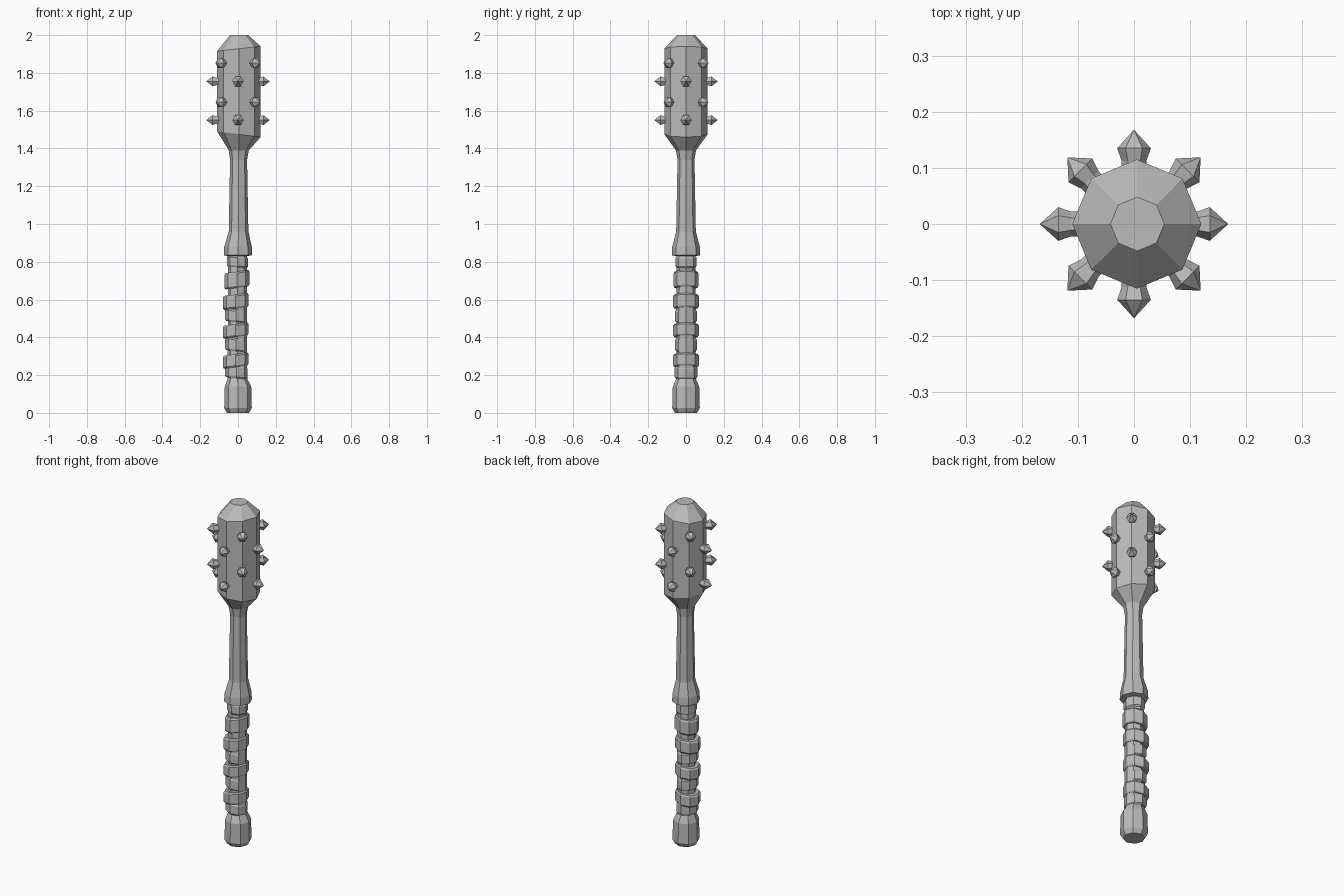
import bpy, bmesh, math
from mathutils import Matrix, Vector

cube = bpy.data.objects.get("Cube")
if cube:
    bpy.data.objects.remove(cube)

grey = bpy.data.materials.new("plain_grey")
grey.use_nodes = True
colour = (0.5, 0.5, 0.5, 1)
grey.diffuse_color = colour
grey.node_tree.nodes["Principled BSDF"].inputs["Base Color"].default_value = colour


def lathe(name, rings, sides=8, matrix=Matrix()):
    """Loft rings of (height, radius, x offset, rise per unit x); radius 0 is a tip."""
    bm = bmesh.new()
    loops = []
    for z, r, dx, slope in rings:
        if r == 0:
            loops.append([bm.verts.new((dx, 0, z))])
            continue
        loop = []
        for i in range(sides):
            a = math.tau * i / sides
            x, y = r * math.cos(a), r * math.sin(a)
            loop.append(bm.verts.new((x + dx, y, z + slope * x)))
        loops.append(loop)
    for low, high in zip(loops, loops[1:]):
        for i in range(sides):
            j = (i + 1) % sides
            if len(high) == 1:
                bm.faces.new((low[i], low[j], high[0]))
            else:
                bm.faces.new((low[i], low[j], high[j], high[i]))
    bm.faces.new(loops[0][::-1])
    if len(loops[-1]) > 1:
        bm.faces.new(loops[-1])
    bm.transform(matrix)
    mesh = bpy.data.meshes.new(name)
    bm.to_mesh(mesh)
    bm.free()
    mesh.materials.append(grey)
    obj = bpy.data.objects.new(name, mesh)
    bpy.context.collection.objects.link(obj)
    return obj


# One continuous body: pommel, grip core, collar, neck and tilted head
lathe("club_body", [
    (0, 0.058, 0, 0), (0.025, 0.073, 0, 0), (0.14, 0.07, 0, 0),
    (0.18, 0.052, -0.003, 0), (0.83, 0.05, -0.003, 0),
    (0.835, 0.075, 0, 0), (0.88, 0.073, 0, 0), (0.96, 0.052, 0.003, 0),
    (1.34, 0.045, 0.003, 0), (1.39, 0.053, 0.004, 0),
    (1.475, 0.115, 0.005, -0.13), (1.928, 0.115, 0.005, 0.11),
    (2.0, 0.048, 0.006, 0),
])

# Grip wraps: centre height, half height, radius, x offset, tilt
wraps = [
    (0.80, 0.03, 0.056, -0.003, -0.08),
    (0.705, 0.043, 0.066, -0.006, 0.14),
    (0.59, 0.037, 0.068, -0.012, 0.12),
    (0.513, 0.033, 0.058, -0.01, -0.14),
    (0.436, 0.034, 0.068, -0.012, 0.14),
    (0.36, 0.034, 0.058, -0.01, -0.14),
    (0.277, 0.034, 0.068, -0.012, 0.14),
    (0.215, 0.032, 0.06, -0.009, -0.12),
]
for n, (z, h, r, dx, tilt) in enumerate(wraps, 1):
    lathe(f"grip_wrap_{n}", [
        (z - h, r - 0.006, dx, tilt), (z - h + 0.008, r, dx, tilt),
        (z + h - 0.008, r, dx, tilt), (z + h, r - 0.006, dx, tilt),
    ])

# Studs: two staggered rows on the axes and two on the diagonals
for i in range(8):
    a = math.tau * i / 8
    direction = Vector((math.cos(a), math.sin(a), 0))
    turn = direction.to_track_quat('Z', 'Y').to_matrix().to_4x4()
    for row, z in enumerate((1.645, 1.852) if i % 2 else (1.55, 1.755), 1):
        lathe(f"stud_{i + 1}_{row}", [
            (0.09, 0.022, 0, 0), (0.112, 0.022, 0, 0),
            (0.135, 0.03, 0, 0), (0.168, 0, 0, 0),
        ], 6, Matrix.Translation((0, 0, z)) @ turn)
